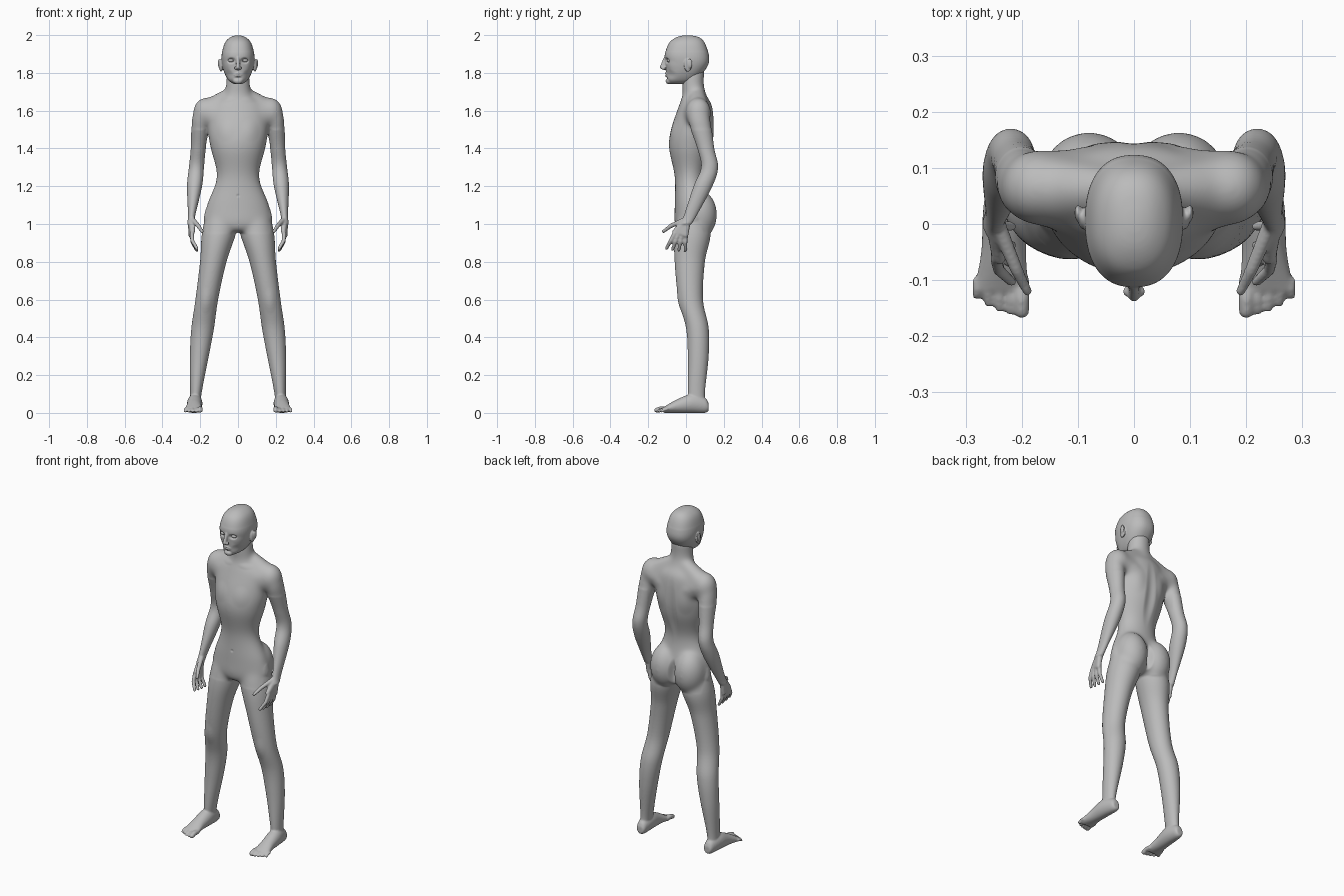
import bpy, bmesh, math
from mathutils import Vector, Matrix

default_cube = bpy.data.objects.get("Cube")
if default_cube:
    bpy.data.objects.remove(default_cube)

grey = bpy.data.materials.new("plain grey")
grey.use_nodes = True
grey.diffuse_color = (.5, .5, .5, 1)
grey.node_tree.nodes["Principled BSDF"].inputs["Base Color"].default_value = grey.diffuse_color


def spline(before, start, end, after, t):
    """Smooth blend from start to end."""
    return [q + t / 2 * (r - p + t * (2 * p - 5 * q + 4 * r - s + t * (3 * (q - r) + s - p)))
            for p, q, r, s in zip(before, start, end, after)]


def loft(bm, rings, centre_x, along_y=False, roundness=1, segments=48, steps=8):
    """Skin over rings of position, half width, low side and high side."""
    padded = [rings[0], *rings, rings[-1]]
    fine = [spline(*padded[i:i + 4], step / steps)
            for i in range(len(rings) - 1) for step in range(steps)]
    fine.append(rings[-1])
    loops = []
    for position, half, low, high in fine:
        loop = []
        for k in range(segments):
            angle = math.tau * k / segments
            across, along = (math.copysign(abs(n) ** roundness, n) for n in (math.cos(angle), math.sin(angle)))
            x = centre_x(position) + half * across
            other = (low + high) / 2 + (high - low) / 2 * along
            place = (x, position, other) if along_y else (x, other, position)
            loop.append(bm.verts.new(place))
        loops.append(loop)
    for lower, upper in zip(loops, loops[1:]):
        for k in range(segments):
            bm.faces.new((lower[k - 1], lower[k], upper[k], upper[k - 1]))
    bm.faces.new(loops[0])
    bm.faces.new(loops[-1])


def ball(bm, centre, radii):
    matrix = Matrix.Translation(centre) @ Matrix.Diagonal((*radii, 1))
    bmesh.ops.create_uvsphere(bm, u_segments=32, v_segments=20, radius=1, matrix=matrix)


def hull(bm, *balls):
    """Convex skin around pairs of centre and radius."""
    skin = bmesh.new()
    for centre, radius in balls:
        bmesh.ops.create_icosphere(skin, subdivisions=2, radius=radius, matrix=Matrix.Translation(centre))
    bmesh.ops.delete(skin, geom=skin.edges[:], context='EDGES_FACES')
    bmesh.ops.convex_hull(skin, input=skin.verts[:])
    bmesh.ops.delete(skin, geom=[v for v in skin.verts if not v.link_faces], context='VERTS')
    mesh = bpy.data.meshes.new("skin")
    skin.to_mesh(mesh)
    skin.free()
    bm.from_mesh(mesh)
    bpy.data.meshes.remove(mesh)


def mirror(bm):
    everything = bm.verts[:] + bm.edges[:] + bm.faces[:]
    copies = bmesh.ops.duplicate(bm, geom=everything)["geom"]
    for element in copies:
        if isinstance(element, bmesh.types.BMVert):
            element.co.x *= -1


def relax(bm, verts, rounds):
    for _ in range(rounds):
        bmesh.ops.smooth_vert(bm, verts=verts, factor=.5, use_axis_x=True, use_axis_y=True, use_axis_z=True)


def press(bm, x, y, z, width, height, push):
    """Soft brush that moves the surface along y on both sides."""
    for v in bm.verts:
        distance = (((abs(v.co.x) - x) / width) ** 2 + ((v.co.y - y) / .06) ** 2
                    + ((v.co.z - z) / height) ** 2)
        if distance < 1:
            v.co.y += push * (1 - distance) ** 2


def add_object(name, bm):
    bmesh.ops.recalc_face_normals(bm, faces=bm.faces[:])
    mesh = bpy.data.meshes.new(name)
    bm.to_mesh(mesh)
    bm.free()
    mesh.materials.append(grey)
    mesh.shade_smooth()
    obj = bpy.data.objects.new(name, mesh)
    bpy.context.collection.objects.link(obj)
    return obj


def fuse(name, bm, voxel, is_soft, brushes):
    """Merge overlapping parts into one skin, relax it and press in details."""
    obj = add_object(name, bm)
    remesh = obj.modifiers.new("fuse", 'REMESH')
    remesh.mode = 'VOXEL'
    remesh.voxel_size = voxel
    bpy.context.view_layer.update()
    evaluated = obj.evaluated_get(bpy.context.evaluated_depsgraph_get())
    fused = bpy.data.meshes.new_from_object(evaluated)
    obj.modifiers.clear()
    bm = bmesh.new()
    bm.from_mesh(fused)
    bpy.data.meshes.remove(fused)
    relax(bm, [v for v in bm.verts if is_soft(v.co)], 60)
    relax(bm, bm.verts[:], 3)
    for brush in brushes:
        press(bm, *brush)
    bm.to_mesh(obj.data)
    bm.free()
    obj.data.shade_smooth()


def middle(position):
    return 0


def leg_line(z):
    return .23 - .06 * z - .08 * z * z


def foot_line(y):
    return .23 - y / 20


def arm_line(z):
    return .35 - z / 10


body = bmesh.new()

# Leg and foot
loft(body, [(1.1, .09, -.03, .1), (.95, .09, -.06, .13), (.8, .07, -.06, .1), (.6, .06, -.04, .09),
            (.45, .06, 0, .12), (.3, .05, .01, .12), (.1, .03, .01, .1), (.03, .03, .02, .11)], leg_line)
loft(body, [(.12, .02, .01, .05), (.1, .03, 0, .08), (.03, .04, 0, .1),
            (-.05, .04, 0, .07), (-.12, .05, 0, .03)], foot_line, along_y=True)

# Toes, shorter and thinner towards the outside
for toe in range(5):
    radius = (.014 if toe == 0 else .01) - toe / 2000
    root = Vector((.2 + toe / 50, -.1, .02))
    tip = Vector((root.x, -.155 + toe * toe / 600, radius))
    bend = tip.lerp(root, .4) + Vector((0, 0, .005))
    hull(body, (root, radius), (bend, radius))
    hull(body, (bend, radius), (tip, radius))

# Buttock, shoulder and arm
ball(body, (.08, .07, 1.05), (.09, .095, .13))
shoulder = Vector((.17, .065, 1.59))
ball(body, shoulder, (.068, .068, .08))
hull(body, ((.03, .06, 1.69), .04), (shoulder, .066), ((.06, .05, 1.56), .09))
loft(body, [(1.62, .04, .02, .11), (1.55, .05, .01, .13), (1.4, .04, .06, .15), (1.3, .04, .08, .17),
            (1.2, .04, .04, .14), (1.05, .02, -.01, .06), (1, .02, -.03, .03)], arm_line)

# Palm and thumb
wrist = Vector((.247, .01, 1.03))
thumb_joint = Vector((.21, -.08, .99))
hull(body, (wrist, .019), ((.24, -.06, .96), .013), ((.25, 0, .94), .013))
hull(body, (wrist, .015), (thumb_joint, .012))
hull(body, (thumb_joint, .012), ((.19, -.12, .96), .009))

# Fingers, fanned out from the knuckles and curled slightly inwards
for finger in range(4):
    angle = .5 - .15 * finger
    knuckle = Vector((.245, -.06 + finger / 50, .95))
    reach = Vector((-.3, -math.sin(angle), -math.cos(angle))) * .09
    joint = knuckle + reach / 2 + Vector((.01, 0, 0))
    hull(body, (knuckle, .012), (joint, .011))
    hull(body, (joint, .011), (knuckle + reach, .009))
mirror(body)

# Trunk and neck
loft(body, [(1.82, .06, -.02, .1), (1.74, .064, -.02, .095), (1.68, .08, -.02, .11), (1.62, .15, -.04, .14),
            (1.5, .16, -.08, .15), (1.4, .145, -.09, .14), (1.25, .113, -.06, .1), (1.1, .165, -.06, .12),
            (1, .175, -.06, .13), (.96, .08, -.04, .09)], middle)


def is_trunk(point):
    return point.z > 1.5 or (point.z > .95 and abs(point.x) < .17)


fuse("body", body, .0047, is_trunk, [
    (0, .14, 1.4, .04, .25, -.01),       # spine
    (.09, .14, 1.5, .06, .1, .006),      # shoulder blades
    (.07, -.08, 1.5, .06, .07, -.004),   # chest
    (0, .15, 1.03, .025, .12, -.03),     # cleft
    (.07, -.03, 1.66, .06, .02, -.003),  # collarbones
    (0, -.06, 1.15, .01, .01, .005),     # navel
    (.17, -.04, .59, .04, .08, -.004),   # kneecaps
])

# Ears, nostrils and brows
head = bmesh.new()
ball(head, (.09, .01, 1.84), (.01, .02, .035))
ball(head, (.1, .02, 1.85), (.006, .015, .025))
ball(head, (.01, -.12, 1.825), (.01, .01, .009))
mirror(head)

# Skull, nose, lips and chin
loft(head, [(2, .01, -.01, .02), (1.99, .04, -.05, .07), (1.96, .07, -.09, .1), (1.9, .086, -.112, .12),
            (1.85, .085, -.108, .12), (1.8, .072, -.104, .09), (1.76, .05, -.1, .05),
            (1.74, .02, -.085, 0)], middle, roundness=.85)
hull(head, ((0, -.11, 1.88), .008), ((0, -.128, 1.83), .011), ((0, -.105, 1.825), .011))
for height in (1.797, 1.785):
    hull(head, ((0, -.106, height), .007), ((.02, -.1, 1.79), .004), ((-.02, -.1, 1.79), .004))
ball(head, (0, -.09, 1.757), (.026, .018, .017))


def is_cranium(point):
    return point.z > 1.91


fuse("head", head, .0035, is_cranium, [
    (.036, -.11, 1.865, .028, .02, .015),  # eye sockets
    (.06, -.08, 1.84, .03, .03, -.003),    # cheekbones
    (.05, -.08, 1.79, .03, .03, .006),     # cheek hollows
    (0, -.11, 1.772, .03, .01, .004),      # chin crease
    (0, -.11, 1.79, .025, .005, .005),     # mouth line
])

# Closed eyelids with a thin fold
eyelids = bmesh.new()
lid = Vector((.036, -.088, 1.866))
ball(eyelids, lid, (.017, .014, .01))
hull(eyelids, (lid + Vector((-.012, -.01, 0)), .002), (lid + Vector((.012, -.007, 0)), .002))
mirror(eyelids)
add_object("eyelids", eyelids)
